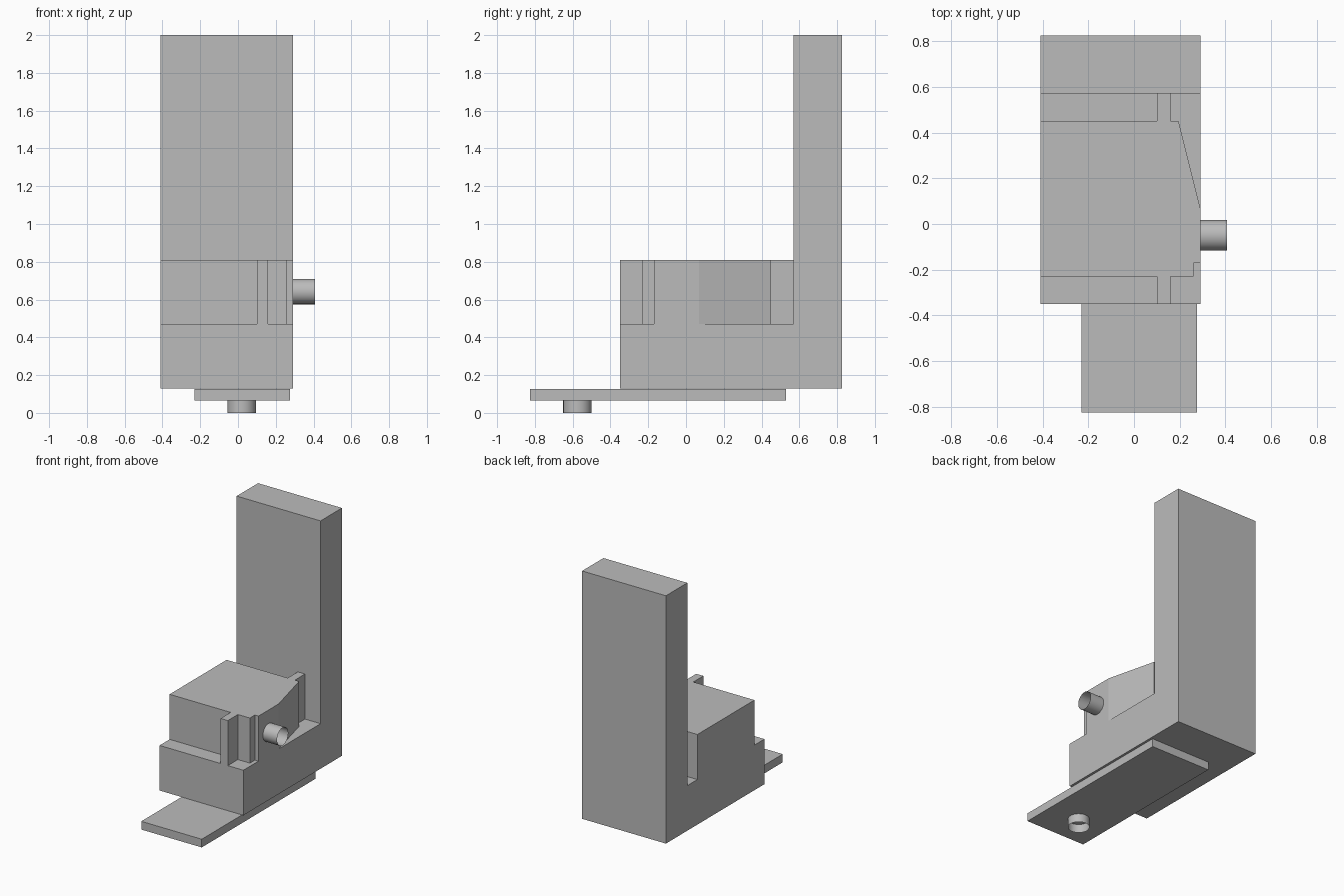
import bpy
import bmesh
from math import radians
from mathutils import Matrix, Vector

cube = bpy.data.objects.get("Cube")
if cube:
    bpy.data.objects.remove(cube, do_unlink=True)

# Single plain grey
GREY = (0.5, 0.5, 0.5, 1.0)
grey = bpy.data.materials.new("plain_grey")
grey.use_nodes = True
grey.diffuse_color = GREY
grey.node_tree.nodes["Principled BSDF"].inputs["Base Color"].default_value = GREY


def finish(name, bm):
    """Turn a bmesh into a named grey object."""
    mesh = bpy.data.meshes.new(name)
    bm.to_mesh(mesh)
    bm.free()
    mesh.materials.append(grey)
    obj = bpy.data.objects.new(name, mesh)
    bpy.context.collection.objects.link(obj)
    return obj


def extrude_outline(name, points, direction):
    """Extrude a closed outline of 3D points into a solid."""
    bm = bmesh.new()
    face = bm.faces.new([bm.verts.new(p) for p in points])
    grown = bmesh.ops.extrude_face_region(bm, geom=[face], use_keep_orig=True)
    verts = [v for v in grown["geom"] if isinstance(v, bmesh.types.BMVert)]
    bmesh.ops.translate(bm, verts=verts, vec=Vector(direction))
    bmesh.ops.recalc_face_normals(bm, faces=bm.faces)
    return finish(name, bm)


def open_tube(name, centre, radius, length, rotation):
    """Open-ended round sleeve with smooth walls."""
    bm = bmesh.new()
    place = Matrix.Translation(centre) @ rotation
    bmesh.ops.create_cone(bm, cap_ends=False, segments=48, radius1=radius,
                          radius2=radius, depth=length, matrix=place)
    for face in bm.faces:
        face.smooth = True
    return finish(name, bm)


LEFT, RIGHT = -0.41, 0.29
FRONT, BACK, WALL = -0.35, 0.825, 0.57
BOTTOM, DECK, BLOCK_TOP = 0.13, 0.47, 0.81

# L-shaped body: low base with a tall back wall
side = [(FRONT, BOTTOM), (BACK, BOTTOM), (BACK, 2.0), (WALL, 2.0),
        (WALL, DECK), (FRONT, DECK)]
extrude_outline("base_and_back_wall", [(LEFT, y, z) for y, z in side],
                (RIGHT - LEFT, 0, 0))

# Raised block with front and rear ribs and a tapered side
plan = [(LEFT, -0.23), (0.10, -0.23), (0.10, FRONT), (0.16, FRONT),
        (0.16, -0.23), (0.26, -0.23), (0.26, -0.17), (RIGHT, -0.17),
        (RIGHT, 0.07), (0.195, 0.45), (0.16, 0.45), (0.16, WALL),
        (0.10, WALL), (0.10, 0.45), (LEFT, 0.45)]
extrude_outline("ribbed_block", [(x, y, DECK) for x, y in plan],
                (0, 0, BLOCK_TOP - DECK))

# Flat slide plate under the base
plate = [(-0.23, -0.825), (0.275, -0.825), (0.275, 0.53), (-0.23, 0.53)]
extrude_outline("slide_plate", [(x, y, 0.065) for x, y in plate], (0, 0, 0.062))

# Side sleeve and the small foot under the plate
open_tube("side_sleeve", (0.348, -0.05, 0.642), 0.067, 0.12,
          Matrix.Rotation(radians(90), 4, "Y"))
open_tube("plate_foot", (0.02, -0.575, 0.0325), 0.075, 0.065, Matrix.Identity(4))
